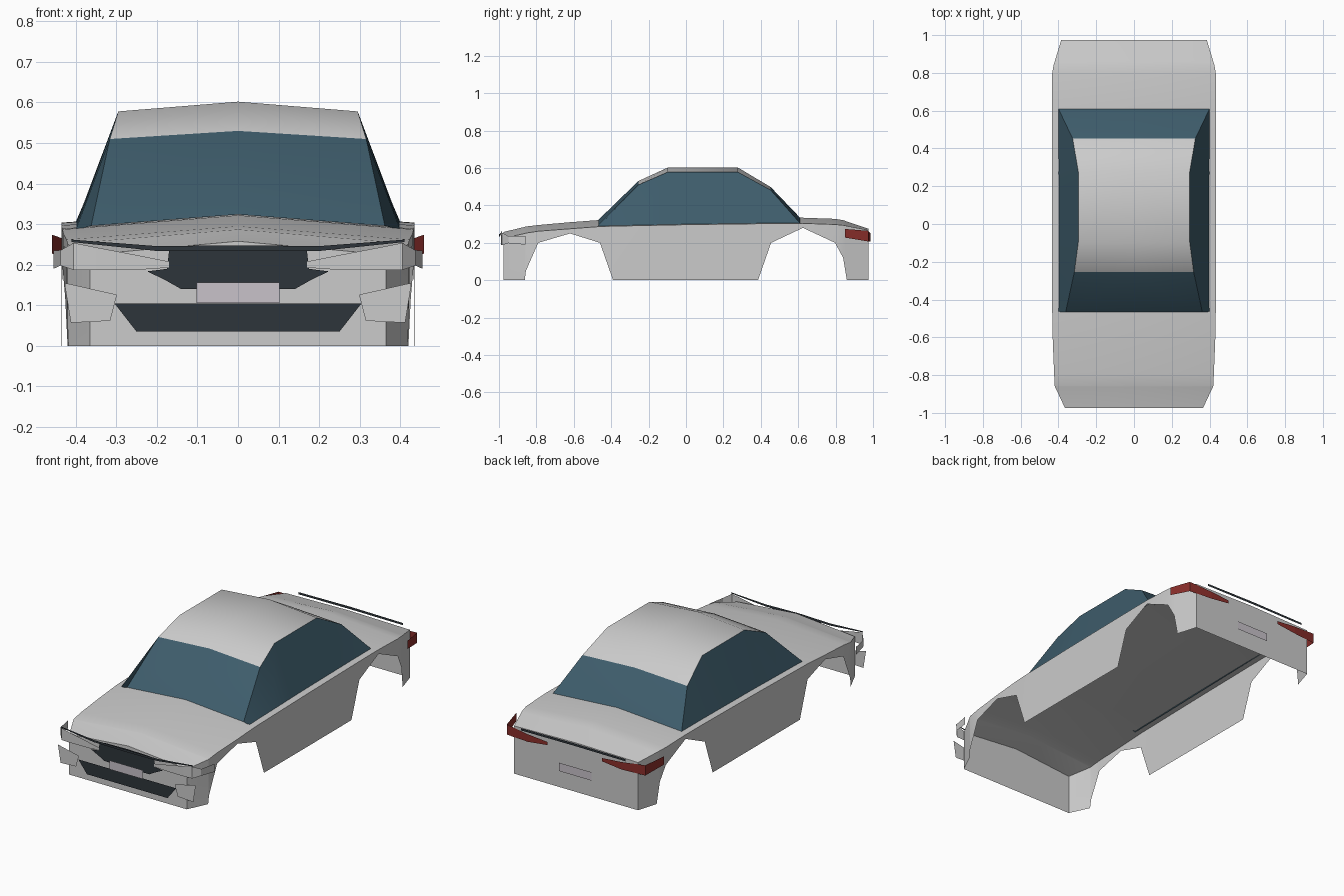
import bpy
import bmesh
from math import radians

default_cube = bpy.data.objects.get("Cube")
if default_cube:
    bpy.data.objects.remove(default_cube, do_unlink=True)


def make_material(name, red, green, blue):
    material = bpy.data.materials.new(name)
    material.use_nodes = True
    colour = (red, green, blue, 1)
    material.diffuse_color = colour
    material.node_tree.nodes["Principled BSDF"].inputs["Base Color"].default_value = colour
    return material


paint = make_material("light grey paint", .6, .6, .6)
glass = make_material("blue tinted glass", .048, .108, .148)
black = make_material("black trim", .027, .035, .043)
red = make_material("red lamp", .26, .028, .024)
plate = make_material("pale plate", .58, .54, .59)


def make_half(name, faces, materials, smooth=False):
    """Build one half from (points, material index) faces and mirror it across x."""
    bm = bmesh.new()
    for points, index in faces:
        face = bm.faces.new([bm.verts.new(p) for p in points])
        face.material_index = index
    bmesh.ops.remove_doubles(bm, verts=bm.verts, dist=.0005)
    bmesh.ops.dissolve_degenerate(bm, edges=bm.edges, dist=.0004)
    mesh = bpy.data.meshes.new(name)
    bm.to_mesh(mesh)
    bm.free()
    for material in materials:
        mesh.materials.append(material)
    obj = bpy.data.objects.new(name, mesh)
    bpy.context.collection.objects.link(obj)
    mirror = obj.modifiers.new("Mirror", "MIRROR")
    mirror.use_clip = True
    mirror.merge_threshold = .0005
    if smooth:
        bpy.ops.object.select_all(action="DESELECT")
        obj.select_set(True)
        bpy.context.view_layer.objects.active = obj
        bpy.ops.object.shade_smooth_by_angle(angle=radians(30))
    return obj


def make_sheet(name, material, columns):
    """Thin mirrored panel through columns of (x, y, top z, bottom z)."""
    faces = []
    for (xa, ya, ta, ba), (xb, yb, tb, bb) in zip(columns, columns[1:]):
        points = [(xa, ya, ba), (xb, yb, bb), (xb, yb, tb), (xa, ya, ta)]
        if ya > 0:
            points.reverse()
        faces.append((points, 0))
    return make_half(name, faces, [material])


def at_depth(y, outline):
    return [(x, y, top, bottom) for x, top, bottom in outline]


# Body shell: open underneath, each station is y, half width, lower edge, shoulder, ridge
stations = [
    (-.975, .365, 0, .225, .258),
    (-.862, .418, 0, .25, .285),
    (-.856, .42, .05, .252, .287),
    (-.79, .423, .2, .262, .295),
    (-.62, .43, .25, .275, .31),
    (-.46, .433, .2, .287, .322),
    (-.39, .434, 0, .289, .324),
    (0, .435, 0, .297, .329),
    (.385, .435, 0, .302, .333),
    (.455, .435, .2, .303, .334),
    (.625, .435, .28, .304, .334),
    (.797, .433, .2, .298, .328),
    (.84, .426, .12, .294, .321),
    (.86, .42, 0, .29, .314),
    (.975, .385, 0, .268, .275),
]


def section(station):
    y, width, low, shoulder, ridge = station
    return (width, y, low), (width, y, shoulder), (0, y, ridge)


body_faces = []
for first, second in zip(stations, stations[1:]):
    low_a, mid_a, top_a = section(first)
    low_b, mid_b, top_b = section(second)
    body_faces.append(([low_a, low_b, mid_b, mid_a], 0))
    body_faces.append(([mid_a, mid_b, top_b, top_a], 0))
# Nose and tail panels
for station in (stations[0], stations[-1]):
    low, mid, top = section(station)
    points = [(0, station[0], 0), low, mid, top]
    if station[0] > 0:
        points.reverse()
    body_faces.append((points, 0))
make_half("body_shell", body_faces, [paint], smooth=True)

# Cabin: each row is y, half width, roof edge height, ridge height
rows = [
    (-.467, .362, .296, .324),
    (-.255, .316, .51, .53),
    (-.098, .295, .578, .602),
    (.278, .295, .578, .602),
    (.453, .325, .482, .498),
    (.61, .4, .305, .334),
]
cabin_faces = []
last = len(rows) - 2
for i, (first, second) in enumerate(zip(rows, rows[1:])):
    ya, wa, ea, ra = first
    yb, wb, eb, rb = second
    base_a = (.4, ya, .294 + ya * .018)
    base_b = (.4, yb, .294 + yb * .018)
    # Windscreen and rear window are the end strips, the rest is roof
    is_glass = 1 if i in (0, last) else 0
    cabin_faces.append(([(wa, ya, ea), (wb, yb, eb), (0, yb, rb), (0, ya, ra)], is_glass))
    # Side glass
    cabin_faces.append(([base_a, base_b, (wb, yb, eb), (wa, ya, ea)], 1))
make_half("cabin", cabin_faces, [paint, glass], smooth=True)

# Nose trim
make_sheet("hood_edge_trim", black, [
    (0, -1, .248, .235), (.2, -.995, .246, .234), (.41, -.985, .262, .256)])
make_sheet("grille", black, at_depth(-.985, [
    (0, .245, .14), (.14, .242, .14), (.17, .234, .157), (.175, .19, .16), (.222, .184, .183)]))
make_sheet("lower_intake", black, at_depth(-.982, [
    (0, .104, .035), (.25, .104, .035), (.303, .104, .103)]))
make_sheet("front_plate", plate, at_depth(-.992, [(0, .156, .106), (.102, .156, .106)]))
make_sheet("bumper_corner_panels", paint, at_depth(-.985, [
    (.3, .127, .12), (.315, .13, .062), (.412, .152, .057), (.427, .155, .15)]))

# Headlamps wrap around the front corners
make_sheet("headlamps", paint, [
    (.17, -.988, .208, .193), (.24, -.988, .222, .188), (.35, -.988, .243, .187),
    (.405, -.985, .254, .187), (.437, -.95, .236, .198), (.455, -.857, .235, .19)])

# Tail lamps wrap around the rear corners
make_sheet("tail_lamps", red, [
    (.17, .987, .24, .222), (.29, .987, .25, .208), (.43, .975, .264, .207),
    (.458, .85, .274, .228)])
make_sheet("trunk_edge_trim", black, at_depth(1, [(0, .284, .27), (.325, .28, .268)]))
make_sheet("rear_plate", plate, at_depth(.982, [(0, .14, .093), (.1, .14, .093)]))
